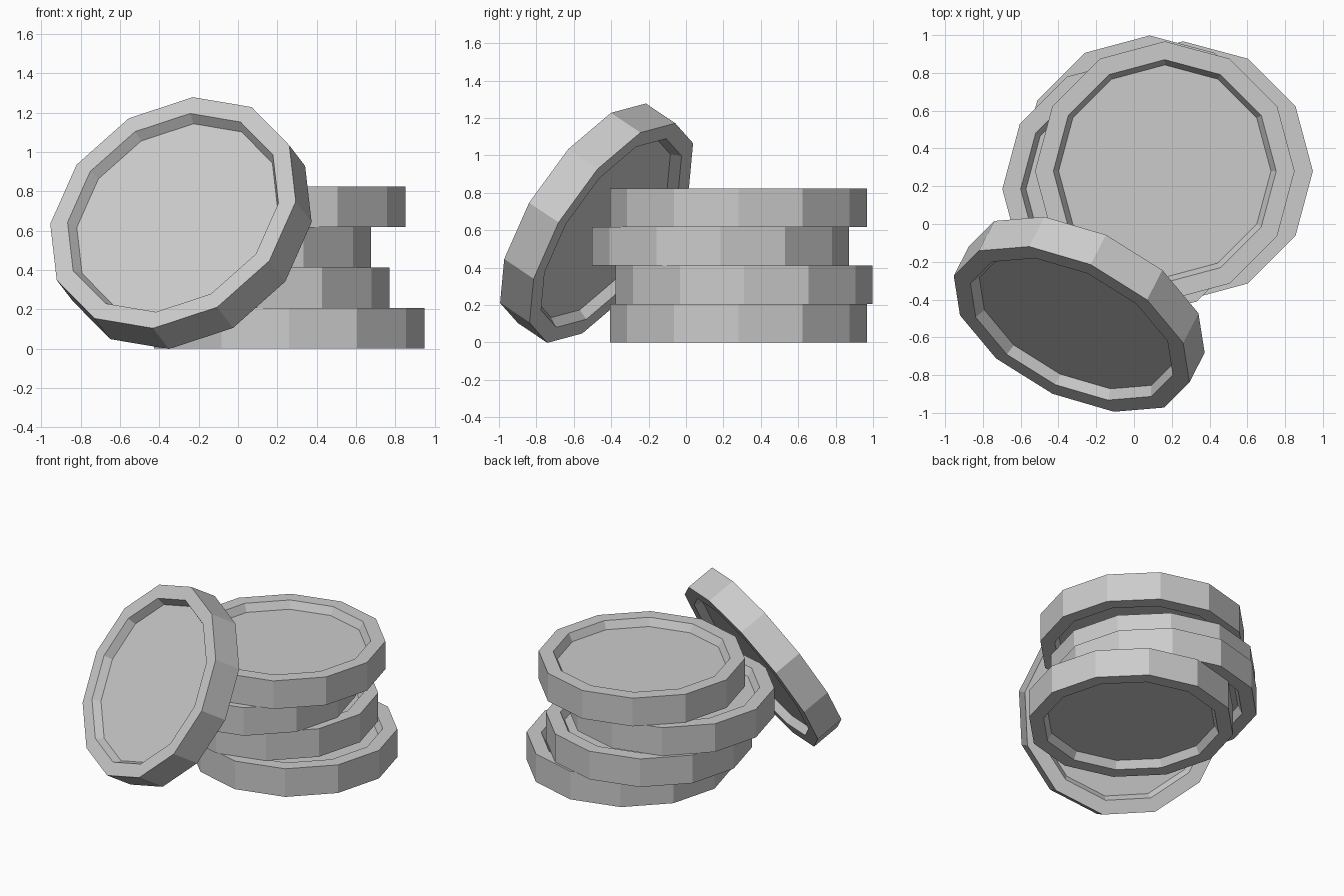
import bpy, bmesh
from mathutils import Matrix, Vector
from math import cos, sin, tau

if "Cube" in bpy.data.objects:
    bpy.data.objects.remove(bpy.data.objects["Cube"])

SIDES = 12
R, R_LIP, R_FLOOR = 0.687, 0.59, 0.562
H, DEPTH = 0.206, 0.055


def make_disc(name, matrix):
    """Twelve-sided disc with a raised rim and a recess on both faces."""
    h = H / 2
    profile = [(R_FLOOR, -h + DEPTH), (R_LIP, -h), (R, -h),
               (R, h), (R_LIP, h), (R_FLOOR, h - DEPTH)]
    bm = bmesh.new()
    rings = [[bm.verts.new((r * cos(tau * i / SIDES), r * sin(tau * i / SIDES), z))
              for i in range(SIDES)] for r, z in profile]
    for a, b in zip(rings, rings[1:]):
        for i in range(SIDES):
            j = (i + 1) % SIDES
            bm.faces.new((a[i], a[j], b[j], b[i]))
    bm.faces.new(rings[0][::-1])
    bm.faces.new(rings[-1])
    bmesh.ops.recalc_face_normals(bm, faces=bm.faces)
    mesh = bpy.data.meshes.new(name)
    bm.to_mesh(mesh)
    bm.free()
    obj = bpy.data.objects.new(name, mesh)
    obj.matrix_world = matrix
    bpy.context.collection.objects.link(obj)


# stack of four loosely piled coins
for k, (x, y) in enumerate([(0.26, 0.28), (0.083, 0.311), (-0.01, 0.185), (0.163, 0.28)]):
    make_disc(f"stacked_coin_{k + 1}", Matrix.Translation((x, y, H * (k + 0.5))))

# coin leaning against the stack
normal = Vector((-0.39, -0.76, 0.51)).normalized()
spoke = Vector((0.10, 0.338, 0.58))
spoke = (spoke - normal * spoke.dot(normal)).normalized()
side = normal.cross(spoke)
rotation = Matrix((spoke, side, normal)).transposed().to_4x4()
make_disc("leaning_coin", Matrix.Translation((-0.29, -0.478, 0.638)) @ rotation)
